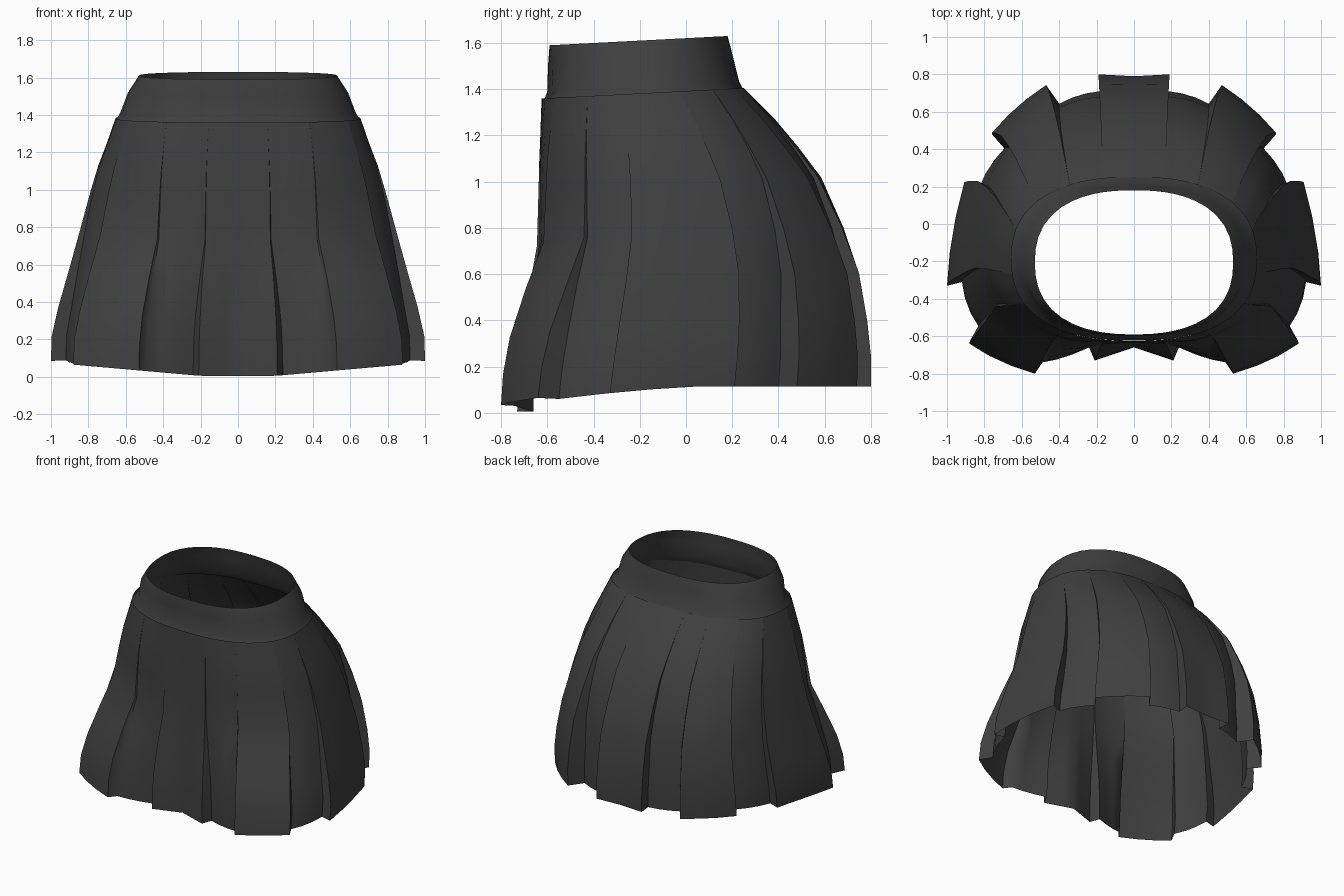
import bpy
import bmesh
from math import sin, cos, pi, radians

if "Cube" in bpy.data.objects:
    bpy.data.objects.remove(bpy.data.objects["Cube"], do_unlink=True)

cloth = bpy.data.materials.new("charcoal cloth")
cloth.use_nodes = True
cloth.diffuse_color = (0.05, 0.05, 0.05, 1)
cloth.node_tree.nodes["Principled BSDF"].inputs["Base Color"].default_value = (0.05, 0.05, 0.05, 1)


def oval(angle, half_width, front, back, power=2.4):
    """Point on a rounded-box oval; the angle runs from the back round the left side."""
    dx, dy = sin(radians(angle)), cos(radians(angle))
    depth, middle = (back - front) / 2, (back + front) / 2
    r = (abs(dx / half_width) ** power + abs(dy / depth) ** power) ** (-1 / power)
    return dx * r, middle + dy * r


def mix(a, b, t):
    """Point part of the way from a to b."""
    return tuple(p + (q - p) * t for p, q in zip(a, b))


def half_sheet(name, rows, sharp):
    """Skin rows of points (top to bottom) on the left half and mirror them."""
    bm = bmesh.new()
    grid = [[bm.verts.new(p) for p in row] for row in rows]
    for upper, lower in zip(grid, grid[1:]):
        for i in range(len(upper) - 1):
            bm.faces.new((upper[i], upper[i + 1], lower[i + 1], lower[i]))
    bmesh.ops.remove_doubles(bm, verts=bm.verts, dist=0.0005)
    mesh = bpy.data.meshes.new(name)
    bm.to_mesh(mesh)
    bm.free()
    mesh.materials.append(cloth)
    obj = bpy.data.objects.new(name, mesh)
    bpy.context.collection.objects.link(obj)
    mirror = obj.modifiers.new("mirror", 'MIRROR')
    mirror.merge_threshold = 0.001
    bpy.ops.object.select_all(action='DESELECT')
    obj.select_set(True)
    bpy.context.view_layer.objects.active = obj
    bpy.ops.object.modifier_apply(modifier="mirror")
    bpy.ops.object.shade_smooth_by_angle(angle=radians(sharp))


# Pleat folds from back to front: waist angle, then the two hem corners of each fold
folds = [
    (0, (0, 0.79), (0, 0.79)),
    (21, (0.19, 0.80), (0.18, 0.71)),
    (41, (0.40, 0.64), (0.47, 0.74)),
    (60, (0.76, 0.48), (0.69, 0.40)),
    (76, (0.83, 0.18), (0.91, 0.21)),
    (97, (1.0, -0.33), (0.92, -0.31)),
    (112, (0.83, -0.55), (0.88, -0.64)),
    (135, (0.53, -0.80), (0.49, -0.74)),
    (160, (0.24, -0.66), (0.21, -0.73)),
    (180, (0, -0.66), (0, -0.66)),
]

# How far each level has flared from the waist to the hem
levels = (0, 0.1, 0.2, 0.3, 0.47, 0.62, 0.78, 0.9, 1)
flare_back = (0, 0.24, 0.44, 0.62, 0.80, 0.92, 0.97, 1, 1)
flare_side = (0, 0.15, 0.31, 0.43, 0.60, 0.74, 0.89, 0.99, 1)
flare_front = (0, 0.1, 0.18, 0.22, 0.27, 0.60, 0.87, 0.98, 1)


def hem_height(x, y):
    if y < -0.5:
        return 0.005 + 0.088 * max(0, abs(x) - 0.2)
    drop = min(1, max(0, (0.1 - y) / 0.9))
    return 0.115 - 0.09 * drop ** 1.5


# Columns: each panel runs from fold to fold, once without and once with its pleat step
columns = []
for (a0, before, start), (a1, end, after) in zip(folds, folds[1:]):
    for k in range(4):
        t = k / 3
        bulge = 1 + 0.07 * t * (1 - t) * (0 < a0 < 160)
        flat = mix(mix(before, start, 0.5), mix(end, after, 0.5), t)
        pleated = mix(start, end, t)
        columns.append((a0 + (a1 - a0) * t, [p * bulge for p in flat],
                        [p * bulge for p in pleated]))

rows = []
for i, level in enumerate(levels):
    row = []
    for angle, flat, pleated in columns:
        c, s = cos(radians(angle)), sin(radians(angle))
        end_flare = flare_back[i] if c > 0 else flare_front[i]
        side_flare = flare_side[i] + (end_flare - flare_side[i]) * min(1, 1.5 * c * c)
        # The pleat step opens from nothing at the waist
        hem = mix(flat, pleated, min(1, 1.3 * level))
        waist = oval(angle, 0.655, -0.625, 0.25)
        x = waist[0] + (hem[0] - waist[0]) * side_flare
        y = waist[1] + (hem[1] - waist[1]) * end_flare
        # Folds at the sides bow backward over the hips
        y += 0.05 * sin(pi * level) * s ** 4
        top = 1.36 + 0.052 * (waist[1] + 0.62)
        row.append((x, y, top + (hem_height(*pleated) - top) * level))
    rows.append(row)
half_sheet("pleated_skirt", rows, 60)

# Waistband: a tapered yoke that tucks in behind the skirt top
band = [(0.53, -0.59, 0.18, 1.59), (0.588, -0.597, 0.203, 1.50),
        (0.63, -0.60, 0.23, 1.39), (0.665, -0.624, 0.262, 1.33)]
rows = []
for i, (width, front, back, z) in enumerate(band):
    row = []
    for step in range(25):
        angle = step * 7.5
        x, y = oval(angle, width, front, back)
        # Soft gathers along the lower edge
        tuck = 1 - (0.015 * (1 - cos(radians(angle * 8))) if i == 2 else 0)
        row.append((x * tuck, -0.185 + (y + 0.185) * tuck, z + 0.052 * (y + 0.59)))
    rows.append(row)
half_sheet("waistband", rows, 60)
